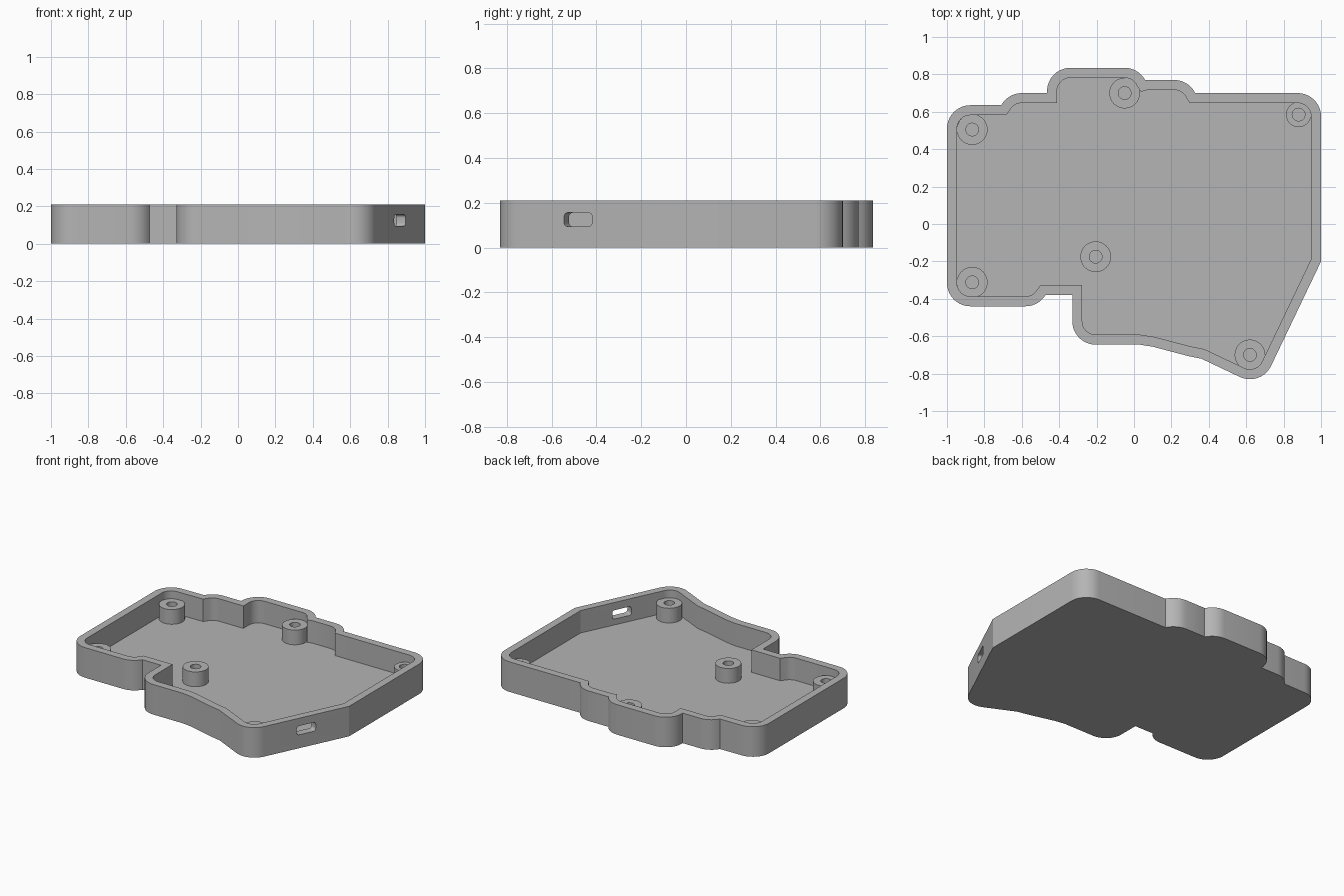
import bpy, bmesh, math
from mathutils import Vector, Matrix

HEIGHT, FLOOR, WALL = 0.21, 0.053, 0.053
POST_TOP, HOLE = 0.156, 0.034
R = 0.125

cube = bpy.data.objects.get("Cube")
if cube:
    bpy.data.objects.remove(cube, do_unlink=True)

grey = bpy.data.materials.new("matte grey")
grey.use_nodes = True
grey.diffuse_color = (0.46, 0.46, 0.46, 1)
grey.node_tree.nodes["Principled BSDF"].inputs["Base Color"].default_value = grey.diffuse_color


def make_object(name, bm):
    bmesh.ops.recalc_face_normals(bm, faces=bm.faces)
    mesh = bpy.data.meshes.new(name)
    bm.to_mesh(mesh)
    bm.free()
    mesh.materials.append(grey)
    obj = bpy.data.objects.new(name, mesh)
    bpy.context.collection.objects.link(obj)
    return obj


def activate(obj):
    bpy.ops.object.select_all(action='DESELECT')
    obj.select_set(True)
    bpy.context.view_layer.objects.active = obj


def smooth(obj):
    activate(obj)
    bpy.ops.object.shade_smooth_by_angle(angle=math.radians(25))


def arc(cx, cy, start, end):
    """Points along a corner arc, angles in degrees."""
    steps = max(4, round(abs(end - start) / 9))
    angles = [math.radians(start + (end - start) * i / steps) for i in range(steps + 1)]
    return [Vector((cx + R * math.cos(a), cy + R * math.sin(a))) for a in angles]


def inset(points, distance):
    """Mitred inward offset of a counter-clockwise outline."""
    result = []
    for i, p in enumerate(points):
        d1 = (p - points[i - 1]).normalized()
        d2 = (points[(i + 1) % len(points)] - p).normalized()
        n1, n2 = Vector((-d1.y, d1.x)), Vector((-d2.y, d2.x))
        result.append(p + (n1 + n2) * distance / (1 + n1.dot(n2)))
    return result


# Outline: two numbers are a corner, four are an arc (centre, start, end)
path = [
    (-0.875, -0.315, 180, 270), (-0.58, -0.315, 270, 329), (-0.33, -0.38),
    (-0.205, -0.52, 180, 270), (0.03, -0.645), (0.10, -0.656),
    (0.29, -0.706), (0.36, -0.72), (0.62, -0.705, 245, 334.5),
    (1.0, -0.2), (0.875, 0.575, 0, 90), (0.215, 0.645, 26, 90),
    (0.065, 0.77), (-0.05, 0.71, 28, 90), (-0.34, 0.71, 90, 180),
    (-0.465, 0.70), (-0.6, 0.575, 90, 150), (-0.875, 0.51, 90, 180),
]
outer = []
for item in path:
    outer += arc(*item) if len(item) == 4 else [Vector(item)]
inner = inset(outer, WALL)

# Open tray: outer wall, rim, inner wall, floor and underside
bm = bmesh.new()
loops = [[bm.verts.new((p.x, p.y, z)) for p in pts]
         for pts, z in ((outer, 0), (outer, HEIGHT), (inner, HEIGHT), (inner, FLOOR))]
count = len(outer)
for low, high in zip(loops, loops[1:]):
    for i in range(count):
        j = (i + 1) % count
        bm.faces.new((low[i], low[j], high[j], high[i]))
bm.faces.new(loops[0])
bm.faces.new(loops[-1])
tray = make_object("tray", bm)

# Rounded port slot through the slanted wall
bm = bmesh.new()
bmesh.ops.create_cube(bm, size=1, matrix=Matrix.Diagonal((0.139, 0.2, 0.062, 1)))
edges = [e for e in bm.edges
         if abs((e.verts[0].co - e.verts[1].co).normalized().y) > 0.9]
bmesh.ops.bevel(bm, geom=edges, offset=0.018, segments=5, affect='EDGES', profile=0.5)
cutter = make_object("port_cutter", bm)
cutter.location = (0.866, -0.482, 0.125)
cutter.rotation_euler.z = math.radians(64.5)
cutter.hide_render = True
cut = tray.modifiers.new("port_slot", 'BOOLEAN')
cut.operation = 'DIFFERENCE'
cut.solver = 'EXACT'
cut.object = cutter
bpy.context.view_layer.update()
activate(tray)
bpy.ops.object.modifier_apply(modifier=cut.name)
bpy.data.objects.remove(cutter, do_unlink=True)
smooth(tray)


# Hollow screw posts standing on the floor
def screw_post(name, x, y, radius):
    bm = bmesh.new()
    segments = 40
    profile = [(HOLE, FLOOR - 0.004), (HOLE, POST_TOP), (radius, POST_TOP), (radius, FLOOR - 0.004)]
    rings = [[bm.verts.new((r * math.cos(math.tau * i / segments),
                            r * math.sin(math.tau * i / segments), z))
              for i in range(segments)] for r, z in profile]
    for a, b in zip(rings, rings[1:] + rings[:1]):
        for i in range(segments):
            j = (i + 1) % segments
            bm.faces.new((a[i], a[j], b[j], b[i]))
    post = make_object(name, bm)
    post.location = (x, y, 0)
    smooth(post)


screw_post("back_right_post", -0.865, 0.505, 0.082)
screw_post("front_right_post", -0.865, -0.312, 0.082)
screw_post("back_middle_post", -0.05, 0.70, 0.082)
screw_post("centre_post", -0.205, -0.175, 0.082)
screw_post("front_left_post", 0.62, -0.70, 0.082)
screw_post("back_left_post", 0.88, 0.585, 0.067)
